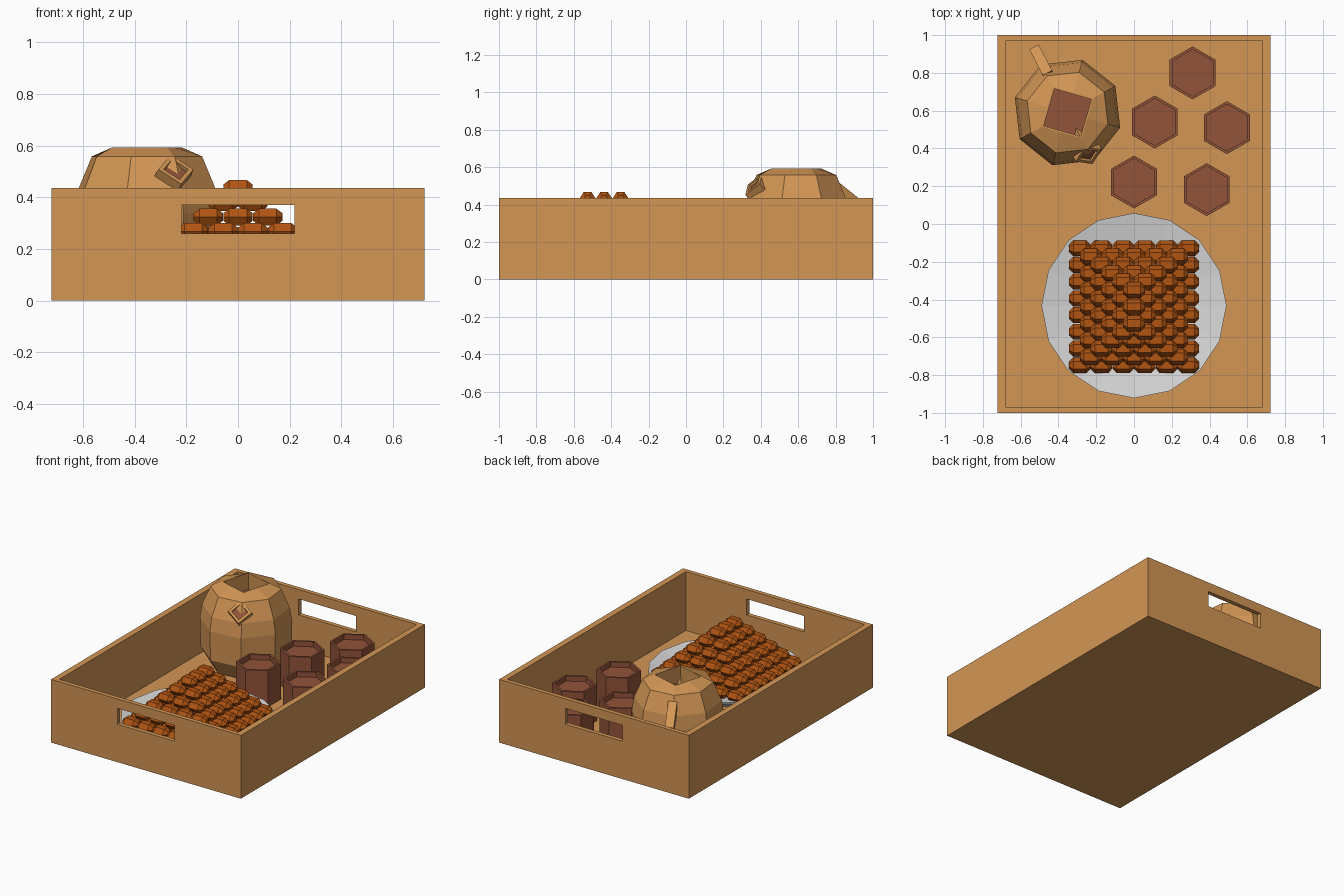
import bpy, bmesh, math
from mathutils import Vector

if "Cube" in bpy.data.objects:
    bpy.data.objects.remove(bpy.data.objects["Cube"])


def material(name, rgb):
    m = bpy.data.materials.new(name)
    m.diffuse_color = (*rgb, 1)
    m.use_nodes = True
    m.node_tree.nodes["Principled BSDF"].inputs["Base Color"].default_value = m.diffuse_color
    return m


WOOD = material("warm_tan", (0.65, 0.305, 0.09))
CUP = material("clay_brown", (0.287, 0.087, 0.041))
PASTRY = material("baked_orange", (0.44, 0.09, 0.006))
WHITE = material("porcelain_white", (0.68, 0.68, 0.68))


def loft(bm, rings, last_cap_mat=0):
    """Skin a stack of equal-length point rings and cap both ends."""
    vs = [[bm.verts.new(p) for p in ring] for ring in rings]
    n = len(vs[0])
    faces = []
    for a, b in zip(vs, vs[1:]):
        for i in range(n):
            j = (i + 1) % n
            faces.append(bm.faces.new((a[i], a[j], b[j], b[i])))
    faces.append(bm.faces.new(vs[0][::-1]))
    cap = bm.faces.new(vs[-1])
    faces.append(cap)
    bmesh.ops.recalc_face_normals(bm, faces=faces)
    cap.material_index = last_cap_mat


def finish(name, bm, *mats):
    me = bpy.data.meshes.new(name)
    bm.to_mesh(me)
    bm.free()
    for m in mats:
        me.materials.append(m)
    ob = bpy.data.objects.new(name, me)
    bpy.context.collection.objects.link(ob)
    return ob


def circle(c, r, z, n, start=0.0):
    return [Vector((c[0] + r * math.cos(start + 2 * math.pi * i / n),
                    c[1] + r * math.sin(start + 2 * math.pi * i / n), z)) for i in range(n)]


def box(name, x, y, z0, z1):
    bm = bmesh.new()
    loft(bm, [[Vector((sx * x, sy * y, z)) for sx, sy in ((-1, -1), (1, -1), (1, 1), (-1, 1))]
              for z in (z0, z1)])
    return finish(name, bm, WOOD)


def square_ring(c, d, r):
    """Square of corner radius r around c, facing d, one corner up."""
    d = d.normalized()
    u = d.cross(Vector((0, 0, 1))).normalized()
    v = u.cross(d)
    return [c + r * (math.cos(a) * u + math.sin(a) * v)
            for a in (k * math.pi / 2 for k in range(4))]


# Tray: hollowed box with a hand hole through both short walls
FLOOR = 0.03
tray = box("tray", 0.722, 1.0, 0, 0.435)
for cutter in (box("hollow_cutter", 0.68, 0.97, FLOOR, 0.6),
               box("hand_hole_cutter", 0.218, 1.2, 0.26, 0.37)):
    mod = tray.modifiers.new("cut", 'BOOLEAN')
    mod.operation = 'DIFFERENCE'
    mod.solver = 'EXACT'
    mod.object = cutter
    bpy.context.view_layer.objects.active = tray
    bpy.ops.object.modifier_apply(modifier=mod.name)
    bpy.data.objects.remove(cutter)

# Plate: shallow 16-sided dish
bm = bmesh.new()
loft(bm, [circle((0, -0.432), r, z, 16) for r, z in
          ((0.30, FLOOR), (0.49, 0.135), (0.49, 0.145), (0.32, 0.115))])
finish("plate", bm, WHITE)

# Pastries: stacked pyramid of hexagonal rolls lying along x
bm = bmesh.new()
for layer in range(6):
    cols, rows, z = 6 - layer, 8 - layer, 0.157 + 0.0555 * layer
    for i in range(cols):
        for j in range(rows):
            cx = (i - (cols - 1) / 2) * 0.115
            cy = -0.438 + (j - (rows - 1) / 2) * 0.0885
            loft(bm, [[Vector((cx + x, cy + 0.042 * s * math.cos(k * math.pi / 3),
                               z + 0.037 * s * math.sin(k * math.pi / 3))) for k in range(6)]
                      for x, s in ((-0.057, 0.45), (-0.034, 1), (0.034, 1), (0.057, 0.45))])
finish("pastries", bm, PASTRY)

# Cups: hexagonal, slightly recessed contents
for n, c in enumerate(((0.31, 0.80), (0.11, 0.54), (0.492, 0.51), (0.0, 0.222), (0.385, 0.182))):
    bm = bmesh.new()
    loft(bm, [circle(c, r, z, 6, math.pi / 6) for r, z in
              ((0.14, FLOOR), (0.14, 0.28), (0.124, 0.28), (0.124, 0.245))])
    finish("cup_%d" % (n + 1), bm, CUP)

# Teapot body: eight sides closing to a square opening with tea inside
C = (-0.352, 0.59)
START = math.radians(29)


def square_in_eight(r, z):
    """Square drawn with eight points: corners plus edge midpoints."""
    pts = circle(C, r, z, 8, START)
    mid = circle(C, r * math.sqrt(0.5), z, 8, START)
    return [pts[i] if i % 2 == 0 else mid[i] for i in range(8)]


bm = bmesh.new()
loft(bm, [circle(C, r, z, 8, START) for r, z in
          ((0.22, FLOOR), (0.285, 0.14), (0.29, 0.34), (0.275, 0.435), (0.222, 0.558))]
     + [square_in_eight(r, z) for r, z in ((0.156, 0.592), (0.144, 0.592), (0.144, 0.48))], 1)
finish("teapot_body", bm, WOOD, CUP)

# Teapot spout: short square tube with a filled mouth
bm = bmesh.new()
d = Vector((0.3, -0.65, 0.62)).normalized()
tip = Vector((-0.24, 0.362, 0.508))
loft(bm, [square_ring(tip - d * 0.14, d, 0.085), square_ring(tip, d, 0.075),
          square_ring(tip, d, 0.052), square_ring(tip - d * 0.015, d, 0.05)], 1)
finish("teapot_spout", bm, WOOD, CUP)

# Teapot handle: square bar looping out from the back
ang = math.radians(117)
out = Vector((math.cos(ang), math.sin(ang), 0))
side = Vector((-out.y, out.x, 0))
path = [out * r + Vector((C[0], C[1], z)) for r, z in
        ((0.22, 0.50), (0.365, 0.40), (0.365, 0.24), (0.22, 0.14))]
bm = bmesh.new()
rings = []
for i, p in enumerate(path):
    t = (path[min(i + 1, 3)] - path[max(i - 1, 0)]).normalized()
    nrm = side.cross(t)
    rings.append([p + 0.028 * (a * side + b * nrm)
                  for a, b in ((-1, -1), (1, -1), (1, 1), (-1, 1))])
loft(bm, rings)
handle = finish("teapot_handle", bm, WOOD)
handle.location = (0, 0, 0)
